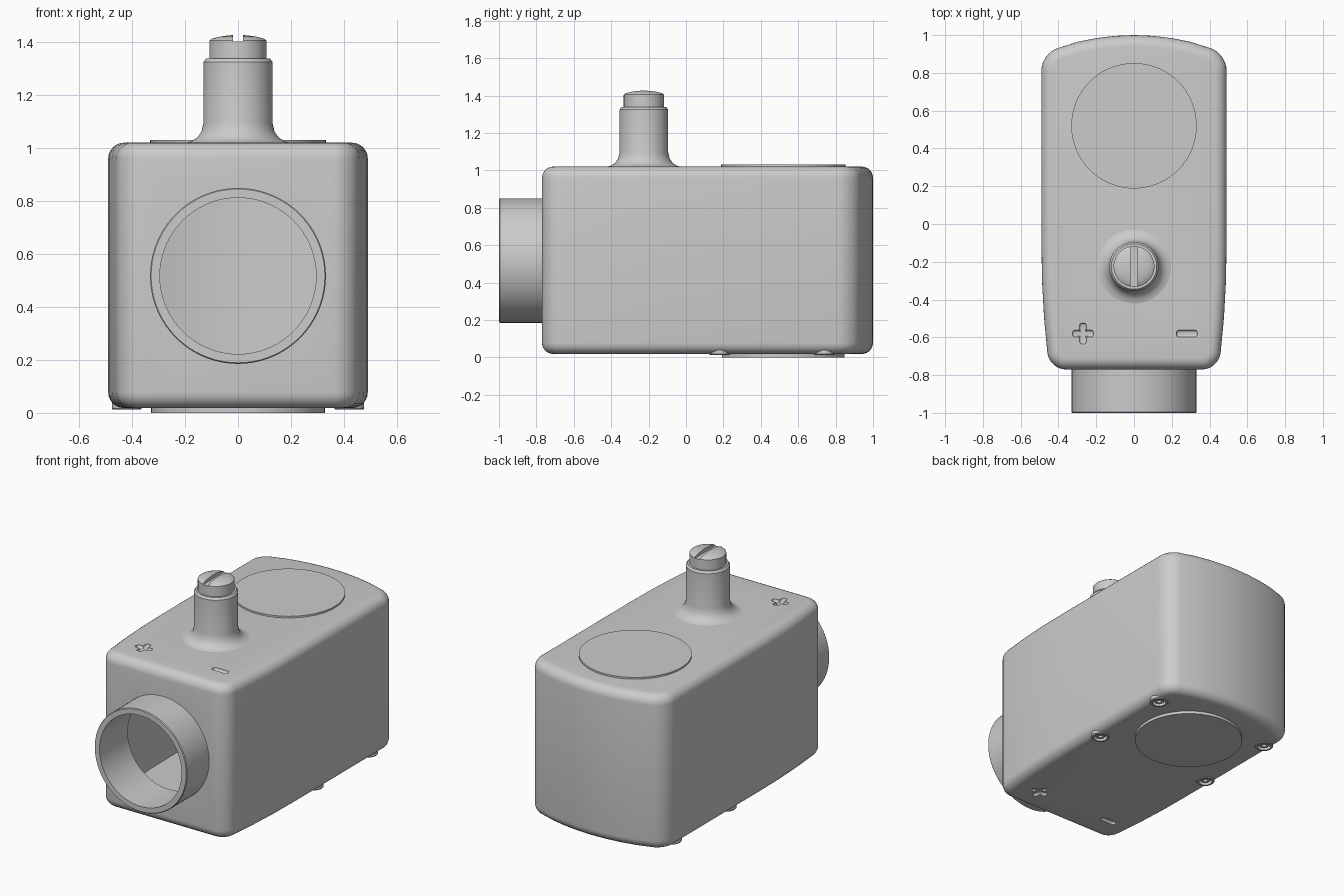
import bpy, bmesh
from math import tau, radians
from mathutils import Matrix, Vector

if "Cube" in bpy.data.objects:
    bpy.data.objects.remove(bpy.data.objects["Cube"], do_unlink=True)


def to_object(bm, name):
    bmesh.ops.recalc_face_normals(bm, faces=bm.faces[:])
    mesh = bpy.data.meshes.new(name)
    bm.to_mesh(mesh)
    bm.free()
    obj = bpy.data.objects.new(name, mesh)
    bpy.context.collection.objects.link(obj)
    return obj


def lathe(name, profile, place=Matrix(), closed=False, steps=72):
    """Spin (radius, height) points about z, then place the result."""
    bm = bmesh.new()
    verts = [bm.verts.new((r, 0, h)) for r, h in profile]
    edges = [bm.edges.new(pair) for pair in zip(verts, verts[1:])]
    if closed:
        edges.append(bm.edges.new((verts[-1], verts[0])))
    bmesh.ops.spin(bm, geom=verts + edges, cent=(0, 0, 0), axis=(0, 0, 1),
                   angle=tau, steps=steps)
    bmesh.ops.remove_doubles(bm, verts=bm.verts[:], dist=1e-5)
    bm.transform(place)
    return to_object(bm, name)


def disc(name, radius, low, high, place=Matrix()):
    return lathe(name, [(0, low), (radius, low), (radius, high), (0, high)], place)


def block(name, size, center, round_off=0):
    bm = bmesh.new()
    bmesh.ops.create_cube(bm, size=1)
    bm.transform(Matrix.Translation(center) @ Matrix.Diagonal((*size, 1)))
    if round_off:
        bmesh.ops.bevel(bm, geom=bm.edges[:], offset=round_off, segments=3,
                        profile=0.5, affect='EDGES')
    return to_object(bm, name)


def housing(name, inset, low, high, corner, rim):
    """Tapered plan with a bowed back, rounded on all edges."""
    side = [(0.45, -0.77), (0.476, -0.5), (0.487, -0.3), (0.49, -0.1), (0.49, 0.904)]
    bow = [(x / 10, 1 - 0.4 * (x / 10) ** 2) for x in range(3, -4, -1)]
    plan = side + bow + [(-x, y) for x, y in reversed(side)]
    sx, sy = 1 - inset / 0.49, 1 - inset / 0.885
    plan = [(x * sx, (y - 0.115) * sy + 0.115) for x, y in plan]
    corners = [Vector(plan[i]) for i in (0, 4, -5, -1)]
    bm = bmesh.new()
    base = bm.faces.new([bm.verts.new((x, y, low)) for x, y in plan])
    top = bmesh.ops.extrude_face_region(bm, geom=[base])["geom"]
    bmesh.ops.translate(bm, vec=(0, 0, high - low),
                        verts=[g for g in top if isinstance(g, bmesh.types.BMVert)])

    def upright(e):
        return abs(e.verts[0].co.z - e.verts[1].co.z) > 0.1

    posts = [e for e in bm.edges if upright(e) and
             min((e.verts[0].co.xy - c).length for c in corners) < 1e-4]
    bmesh.ops.bevel(bm, geom=posts, offset=corner, segments=8, profile=0.5, affect='EDGES')
    if rim:
        rims = [e for e in bm.edges if not upright(e)]
        bmesh.ops.bevel(bm, geom=rims, offset=rim, segments=6, profile=0.5, affect='EDGES')
    return to_object(bm, name)


def cut(obj, cutters):
    """Subtract each cutter, keep the finished mesh and drop the cutters."""
    for c in cutters:
        c.hide_render = True
        mod = obj.modifiers.new("cut", 'BOOLEAN')
        mod.operation, mod.solver, mod.object = 'DIFFERENCE', 'EXACT', c
    graph = bpy.context.evaluated_depsgraph_get()
    mesh = bpy.data.meshes.new_from_object(obj.evaluated_get(graph))
    obj.modifiers.clear()
    obj.data = mesh
    for c in cutters:
        bpy.data.objects.remove(c, do_unlink=True)


FLOOR, ROOF = 0.018, 1.02
parts = []

# Hollow housing with the port opening
body = housing("housing", 0, FLOOR, ROOF, 0.09, 0.06)
port_place = Matrix.Translation((0, -1, 0.517)) @ Matrix.Rotation(radians(-90), 4, 'X')
cutters = [housing("cavity", 0.06, 0.08, 0.96, 0.05, 0),
           disc("bore", 0.295, 0.1, 0.4, port_place)]

# Engraved polarity marks on both faces, swapped underneath
for z, flip in ((ROOF, 1), (FLOOR, -1)):
    for x, size in ((-0.27, (0.11, 0.036, 0.03)), (-0.27, (0.036, 0.11, 0.03)),
                    (0.28, (0.11, 0.036, 0.03))):
        cutters.append(block("mark", size, (x * flip, -0.58, z), 0.012))

# Screws in raised bosses along the bottom edges
screw = [(0, 0.034), (0.012, 0.034), (0.014, 0.02), (0.027, 0.02), (0.03, 0.034),
         (0.038, 0.034), (0.041, 0.012), (0.052, 0.012), (0.056, 0.017), (0.056, 0.07)]
for side, x in (("left", 0.42), ("right", -0.42)):
    for end, y in (("front", 0.18), ("back", 0.74)):
        spot = Matrix.Translation((x, y, 0))
        parts.append(lathe(f"screw_{end}_{side}", screw, spot, steps=32))
        cutters.append(disc("pocket", 0.047, -0.05, 0.05, spot))
cut(body, cutters)
parts.append(body)

# Round port on the front
parts.append(lathe("front_port", [(0.295, 0), (0.328, 0), (0.332, 0.005),
                                  (0.332, 0.25), (0.295, 0.25)], port_place, closed=True))

# Thin round pads, top and bottom
pad_place = Matrix.Translation((0, 0.52, 0))
parts.append(disc("top_pad", 0.332, ROOF - 0.01, 1.031, pad_place))
parts.append(disc("bottom_pad", 0.328, 0, FLOOR + 0.01, pad_place))

# Stem with a flared foot
stem_place = Matrix.Translation((0, -0.225, 0))
parts.append(lathe("stem", [(0, 1.0), (0.2, 1.0), (0.2, 1.019), (0.175, 1.025), (0.153, 1.04),
                            (0.138, 1.062), (0.13, 1.095), (0.13, 1.325), (0.12, 1.338),
                            (0, 1.338)], stem_place))

# Domed, slotted screw head on the stem
head = lathe("stem_head", [(0, 1.32), (0.108, 1.32), (0.108, 1.405), (0.1, 1.412),
                           (0.07, 1.42), (0.035, 1.425), (0, 1.427)], stem_place)
cut(head, [block("slot", (0.038, 0.3, 0.06), (0, -0.225, 1.432))])
parts.append(head)

# Smooth shading with crisp edges
bpy.ops.object.select_all(action='DESELECT')
for part in parts:
    part.select_set(True)
bpy.context.view_layer.objects.active = body
bpy.ops.object.shade_smooth_by_angle(angle=radians(30))
